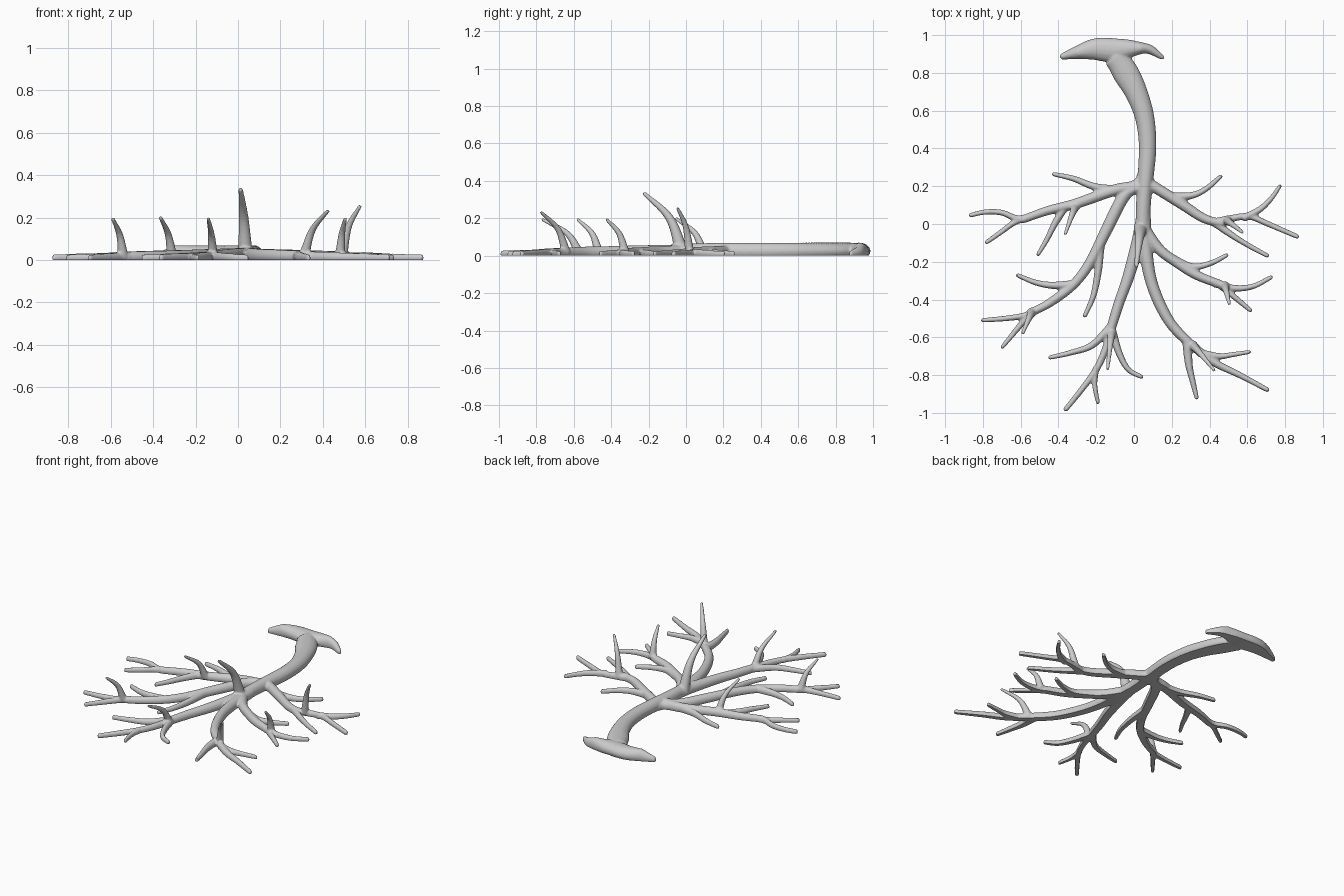
import bpy, bmesh, math
from mathutils import Vector

if "Cube" in bpy.data.objects:
    bpy.data.objects.remove(bpy.data.objects["Cube"])

bm = bmesh.new()
SIDES = 16


def spline(pts, steps=7):
    """Catmull-Rom samples through points of any dimension."""
    p = [Vector(q) for q in pts]
    p = [p[0] * 2 - p[1]] + p + [p[-1] * 2 - p[-2]]
    out = []
    for i in range(1, len(p) - 2):
        a, b, c, d = p[i - 1:i + 3]
        for k in range(steps):
            t = k / steps
            out.append(0.5 * (2 * b + (c - a) * t + (2 * a - 5 * b + 4 * c - d) * t * t
                              + (3 * b - a - 3 * c + d) * t ** 3))
    return out + [p[-2]]


def skin(rings, start, end):
    """Closed tube through rings of coordinates, with pointed caps."""
    vs = [[bm.verts.new(co) for co in r] for r in rings]
    a, b = bm.verts.new(start), bm.verts.new(end)
    for i in range(SIDES):
        j = (i + 1) % SIDES
        for r, s in zip(vs, vs[1:]):
            bm.faces.new((r[i], r[j], s[j], s[i]))
        bm.faces.new((a, vs[0][j], vs[0][i]))
        bm.faces.new((b, vs[-1][i], vs[-1][j]))


def tangent(c, i):
    return (c[min(i + 1, len(c) - 1)] - c[max(i - 1, 0)]).normalized()


def flat_tube(samples):
    """Low elliptical tube lying on the ground; samples are x, y, radius."""
    c = [Vector((s[0], s[1], 0)) for s in samples]
    rings = []
    for i, s in enumerate(samples):
        r = s[2]
        t = tangent(c, i)
        side = Vector((t.y, -t.x, 0))
        top = min(1.25 * r + 0.011, 0.07)
        mid = 0.35 * top
        c[i].z = mid
        rings.append([c[i] + side * r * math.cos(a) + Vector((0, 0, (top - mid) * math.sin(a)))
                      for a in (2 * math.pi * k / SIDES for k in range(SIDES))])
    skin(rings, c[0] - tangent(c, 0) * samples[0][2] * 0.6,
         c[-1] + tangent(c, len(c) - 1) * samples[-1][2] * 0.6)


def branch(r0, r1, *pts):
    c = spline(pts)
    n = len(c) - 1
    flat_tube([(p.x, p.y, r0 + (r1 - r0) * i / n) for i, p in enumerate(c)])


def thorn(base, tip, r0=0.026, r1=0.009):
    """Upright curved spike leaning to the front."""
    a, b = Vector((*base, 0.015)), Vector(tip)
    d = b - a
    c = spline([a, a + Vector((d.x * .35, d.y * .33, d.z * .58)), b], 10)
    rings = []
    for i, p in enumerate(c):
        t = tangent(c, i)
        u = t.cross(Vector((1, 0, 0))).normalized()
        v = t.cross(u)
        r = r0 + (r1 - r0) * (i / (len(c) - 1)) ** 0.8
        rings.append([p + u * r * math.cos(k * 2 * math.pi / SIDES)
                      + v * r * math.sin(k * 2 * math.pi / SIDES) for k in range(SIDES)])
    skin(rings, c[0], c[-1] + tangent(c, len(c) - 1) * r1 * 0.6)


# trunk and hooked head
flat_tube(spline([(.045, -.05, .042), (.05, .1, .045), (.062, .25, .048), (.072, .42, .053),
                  (.055, .57, .06), (.01, .7, .072), (-.05, .81, .088), (-.1, .89, .09)]))
flat_tube(spline([(-.385, .885, .016), (-.31, .905, .043), (-.21, .925, .073), (-.1, .92, .081),
                  (0, .93, .058), (.08, .925, .034), (.155, .878, .012)]))
# fillets where the side limbs leave the trunk
branch(.03, .03, (.05, .29), (.02, .22), (-.06, .185))
branch(.03, .03, (.07, .26), (.1, .21), (.16, .165))

# left upper limb
branch(.036, .022, (.04, .2), (-.1, .18), (-.3, .11), (-.46, .07), (-.6, .02))
branch(.021, .013, (-.54, .04), (-.62, .03), (-.7, .06), (-.79, .063), (-.87, .045))
branch(.021, .012, (-.55, .04), (-.63, .01), (-.7, -.04), (-.785, -.1))
branch(.026, .012, (-.06, .18), (-.2, .195), (-.32, .24), (-.43, .265))
branch(.024, .011, (-.36, .1), (-.42, 0), (-.46, -.08), (-.51, -.165))

# left middle limb
branch(.038, .022, (.04, .2), (-.05, .15), (-.15, -.04), (-.23, -.2), (-.32, -.32),
       (-.45, -.42), (-.56, -.475))
branch(.022, .012, (-.52, -.46), (-.58, -.485), (-.68, -.5), (-.805, -.51))
branch(.02, .011, (-.54, -.46), (-.63, -.57), (-.7, -.655))
branch(.026, .012, (-.32, -.32), (-.43, -.325), (-.52, -.31), (-.62, -.27))
branch(.026, .012, (-.18, -.12), (-.19, -.25), (-.215, -.38), (-.262, -.49))

# central limb
branch(.042, .026, (.05, .05), (.02, -.1), (-.03, -.28), (-.08, -.42), (-.13, -.58))
branch(.024, .014, (-.12, -.55), (-.15, -.66), (-.2, -.77), (-.28, -.88), (-.365, -.985))
branch(.024, .012, (-.11, -.53), (-.22, -.64), (-.33, -.68), (-.45, -.708))
branch(.024, .012, (-.12, -.55), (-.08, -.68), (-.03, -.77), (.045, -.812))
branch(.019, .011, (-.2, -.76), (-.208, -.85), (-.19, -.95))

# right lower limb
branch(.04, .027, (.05, .03), (.07, -.2), (.11, -.36), (.19, -.52), (.3, -.64))
branch(.026, .013, (.28, -.62), (.42, -.73), (.56, -.8), (.71, -.88))
branch(.028, .012, (.28, -.61), (.29, -.74), (.31, -.83), (.333, -.925))
branch(.022, .011, (.34, -.68), (.45, -.7), (.53, -.69), (.615, -.677))

# right middle limb
branch(.036, .024, (.05, -.02), (.13, -.13), (.22, -.2), (.33, -.27), (.47, -.325))
branch(.023, .012, (.43, -.315), (.53, -.34), (.63, -.33), (.73, -.28))
branch(.021, .012, (.45, -.32), (.53, -.385), (.62, -.46))
branch(.025, .012, (.18, -.17), (.3, -.225), (.4, -.21), (.495, -.163))

# right upper limb
branch(.036, .025, (.05, .23), (.15, .17), (.26, .1), (.37, .03), (.47, 0))
branch(.024, .013, (.43, .01), (.52, .03), (.61, .04), (.71, 0), (.868, -.068))
branch(.022, .011, (.58, .03), (.67, .08), (.73, .14), (.775, .205))
branch(.022, .012, (.42, .01), (.52, -.06), (.6, -.11), (.71, -.17))
branch(.025, .012, (.18, .145), (.3, .15), (.38, .185), (.462, .255))

# upright thorns
thorn((.035, -.02), (.012, -.225, .335), .038, .011)
for base, tip in (((-.31, .095), (-.365, -.055, .2)), ((-.54, -.465), (-.59, -.58, .195)),
                  ((-.118, -.57), (-.14, -.77, .195)), ((.31, -.64), (.425, -.775, .233)),
                  ((.48, -.325), (.505, -.425, .195)), ((.49, .02), (.575, -.045, .255))):
    thorn(base, tip)

# fuse everything into one smooth skin
bmesh.ops.recalc_face_normals(bm, faces=bm.faces[:])
mesh = bpy.data.meshes.new("branching_root")
bm.to_mesh(mesh)
bm.free()
obj = bpy.data.objects.new("branching_root", mesh)
bpy.context.collection.objects.link(obj)
rm = obj.modifiers.new("fuse", 'REMESH')
rm.mode, rm.voxel_size = 'VOXEL', 0.006
sm = obj.modifiers.new("soften", 'SMOOTH')
sm.factor, sm.iterations = 0.5, 5
fused = bpy.data.meshes.new_from_object(obj.evaluated_get(bpy.context.evaluated_depsgraph_get()))
obj.modifiers.clear()

# slice flat on the ground
bm = bmesh.new()
bm.from_mesh(fused)
bmesh.ops.bisect_plane(bm, geom=bm.verts[:] + bm.edges[:] + bm.faces[:], dist=1e-6,
                       plane_co=(0, 0, 0), plane_no=(0, 0, 1), clear_inner=True)
rim = [e for e in bm.edges if e.is_boundary]
cap = bmesh.ops.holes_fill(bm, edges=rim, sides=0)["faces"]
bmesh.ops.triangulate(bm, faces=cap)
bmesh.ops.recalc_face_normals(bm, faces=bm.faces[:])
bm.to_mesh(fused)
bm.free()
obj.data = fused
bpy.context.view_layer.objects.active = obj
obj.select_set(True)
bpy.ops.object.shade_smooth_by_angle(angle=math.radians(40))
